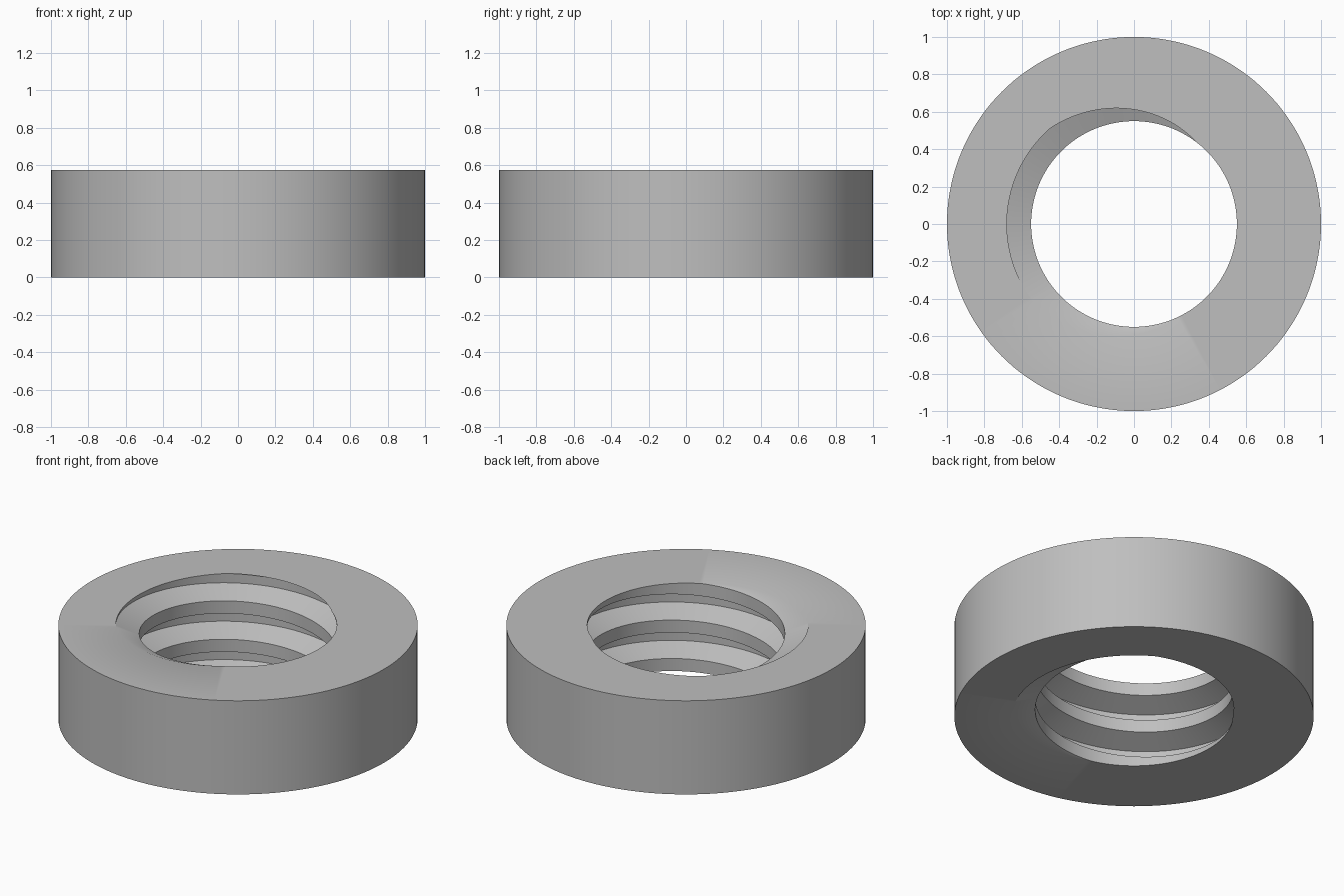
import bpy
import bmesh
from math import cos, sin, tau, radians

cube = bpy.data.objects.get("Cube")
if cube:
    bpy.data.objects.remove(cube)

HEIGHT, OUTER, BORE, ROOT = 0.575, 1.0, 0.55, 0.68
PITCH = 0.236
SEGMENTS = 144
START = 131 / 360          # turn at which the groove top meets the upper face

# One thread period, bottom to top: (radius, height as a fraction of the pitch)
PROFILE = [(BORE, -0.783), (BORE, -0.457), (ROOT, -0.24), (ROOT, 0.0)]

bm = bmesh.new()


def point(radius, turn, z):
    return bm.verts.new((radius * cos(tau * turn), radius * sin(tau * turn), z))


def skin(columns):
    """Join neighbouring columns of vertices with quads."""
    for a, b in zip(columns, columns[1:]):
        for i in range(len(a) - 1):
            bm.faces.new((a[i], a[i + 1], b[i + 1], b[i]))


# Right-handed helical thread, made too tall and trimmed to the two end planes
rows = [(r, k + f) for k in range(-4, 4) for r, f in PROFILE]
skin([[point(r, s / SEGMENTS, HEIGHT + PITCH * (f + s / SEGMENTS - START))
       for r, f in rows] for s in range(SEGMENTS + 1)])
bmesh.ops.remove_doubles(bm, verts=bm.verts[:], dist=1e-5)
for z, direction in ((0, -1), (HEIGHT, 1)):
    bmesh.ops.bisect_plane(bm, geom=bm.verts[:] + bm.edges[:] + bm.faces[:], dist=1e-6,
                           plane_co=(0, 0, z), plane_no=(0, 0, direction), clear_outer=True)

# Plain outer wall
skin([[point(OUTER, s / SEGMENTS, z) for z in (HEIGHT, 0)] for s in range(SEGMENTS + 1)])
bmesh.ops.remove_doubles(bm, verts=bm.verts[:], dist=1e-5)

# Flat end faces between the thread opening and the outer wall
for z, direction in ((0, -1), (HEIGHT, 1)):
    rim = [e for e in bm.edges if e.is_boundary and all(abs(v.co.z - z) < 1e-4 for v in e.verts)]
    bmesh.ops.triangle_fill(bm, use_beauty=True, edges=rim, normal=(0, 0, direction))
bmesh.ops.recalc_face_normals(bm, faces=bm.faces[:])

mesh = bpy.data.meshes.new("threaded_ring")
bm.to_mesh(mesh)
bm.free()
ring = bpy.data.objects.new("threaded_ring", mesh)
bpy.context.collection.objects.link(ring)

# Plain grey metal
grey = bpy.data.materials.new("light_grey")
grey.use_nodes = True
grey.diffuse_color = (0.52, 0.52, 0.52, 1)
grey.node_tree.nodes["Principled BSDF"].inputs["Base Color"].default_value = grey.diffuse_color
mesh.materials.append(grey)

bpy.ops.object.select_all(action="DESELECT")
ring.select_set(True)
bpy.context.view_layer.objects.active = ring
bpy.ops.object.shade_smooth_by_angle(angle=radians(30))
